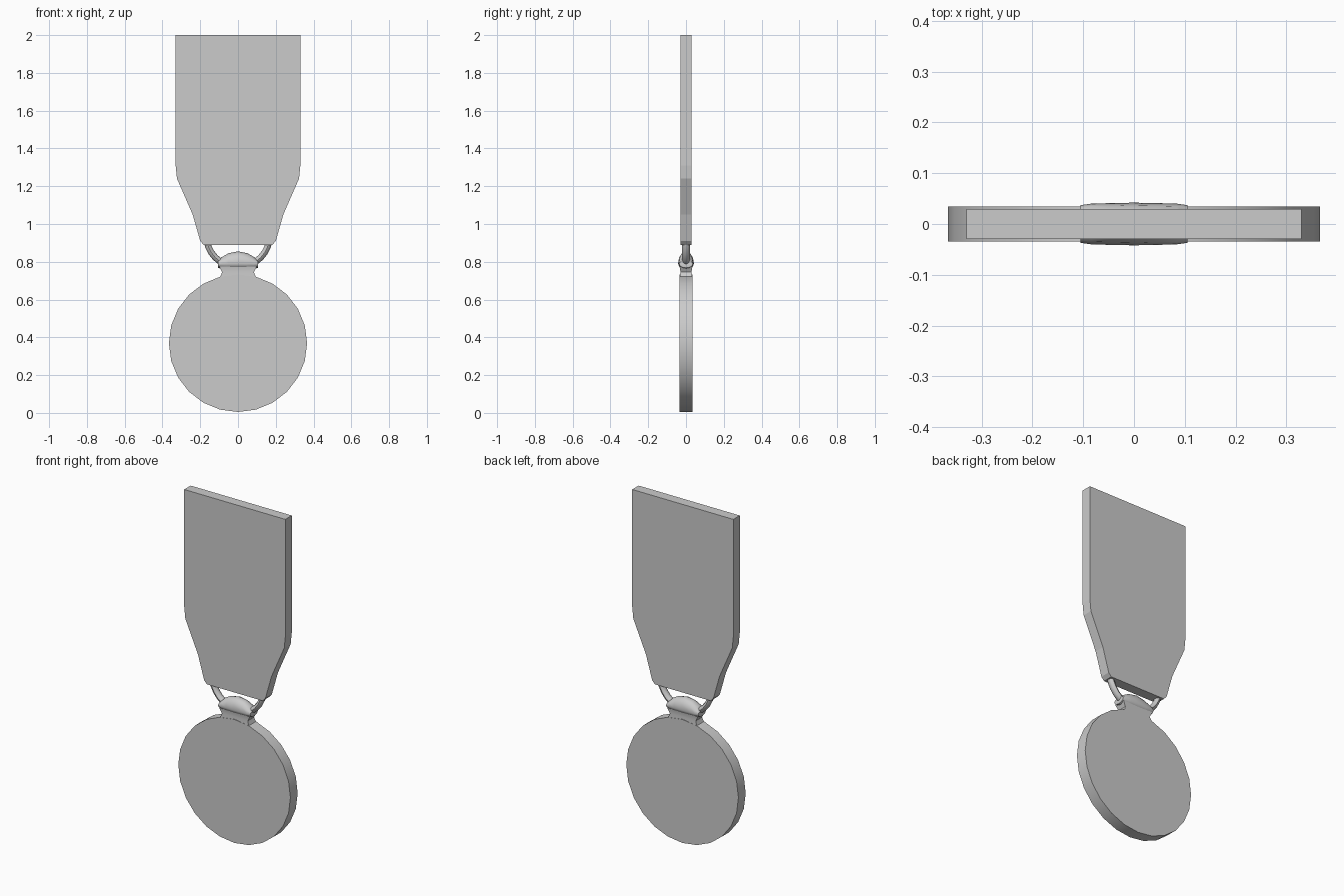
import bpy, bmesh
from math import sin, cos, pi, radians

if "Cube" in bpy.data.objects:
    bpy.data.objects.remove(bpy.data.objects["Cube"])


def finish(name, bm, smooth=None):
    bmesh.ops.recalc_face_normals(bm, faces=bm.faces)
    mesh = bpy.data.meshes.new(name)
    bm.to_mesh(mesh)
    bm.free()
    ob = bpy.data.objects.new(name, mesh)
    bpy.context.collection.objects.link(ob)
    if smooth:
        bpy.ops.object.select_all(action='DESELECT')
        ob.select_set(True)
        bpy.context.view_layer.objects.active = ob
        bpy.ops.object.shade_smooth_by_angle(angle=radians(smooth))
    return ob


def loft(name, sections, smooth=None):
    """Skin a list of closed sections and cap both ends."""
    bm = bmesh.new()
    rings = [[bm.verts.new(p) for p in s] for s in sections]
    n = len(rings[0])
    for a, b in zip(rings, rings[1:]):
        for i in range(n):
            j = (i + 1) % n
            bm.faces.new((a[i], a[j], b[j], b[i]))
    bm.faces.new(rings[0])
    bm.faces.new(rings[-1])
    return finish(name, bm, smooth)


def slab(name, outline, half, smooth=None):
    """Extrude an xz outline through the thickness."""
    return loft(name, [[(x, y, z) for x, z in outline] for y in (-half, half)], smooth)


# Ribbon: tapered strap, mirrored outline
side = [(0.33, 2.0), (0.33, 1.31), (0.323, 1.24), (0.24, 1.05), (0.2, 0.91), (0.182, 0.89)]
slab("ribbon", side + [(-x, z) for x, z in reversed(side)], 0.03)

# Medal disc: 24-sided
R = 0.366
slab("medal_disc", [(R * cos(2 * pi * i / 24), 0.369 + R * sin(2 * pi * i / 24) * 0.995)
                    for i in range(24)], 0.034, 30)

# Neck: waisted block joining the disc and the bead
neck = [(0.70, 0.105, 0.032), (0.725, 0.092, 0.033), (0.745, 0.084, 0.029), (0.775, 0.1, 0.034)]
loft("neck", [[(sx * w, sy * d, z) for sx, sy in ((-1, -1), (1, -1), (1, 1), (-1, 1))]
              for z, w, d in neck], 40)

# Bead: barrel lying along x, taller in the middle
half = [(0.105, 0.768, 0.805, 0.037), (0.085, 0.762, 0.825, 0.04),
        (0.05, 0.76, 0.845, 0.041)]
stations = [(-x, *r) for x, *r in half] + [(0, 0.76, 0.855, 0.042)] \
    + [(x, *r) for x, *r in reversed(half)]
loft("bead", [[(x, d * cos(pi * i / 6),
                0.79 + sin(pi * i / 6) * ((top - 0.79) if i < 6 else (0.79 - bot)))
               for i in range(12)] for x, bot, top, d in stations], 50)

# Suspension ring: lower arc running from the ribbon through the bead
arc = []
for k in range(17):
    a = radians(178 + 184 * k / 16)
    arc.append([((0.168 + 0.017 * cos(pi * i / 4)) * cos(a), 0.02 * sin(pi * i / 4),
                 0.94 + (0.168 + 0.017 * cos(pi * i / 4)) * sin(a)) for i in range(8)])
loft("suspension_ring", arc, 50)
